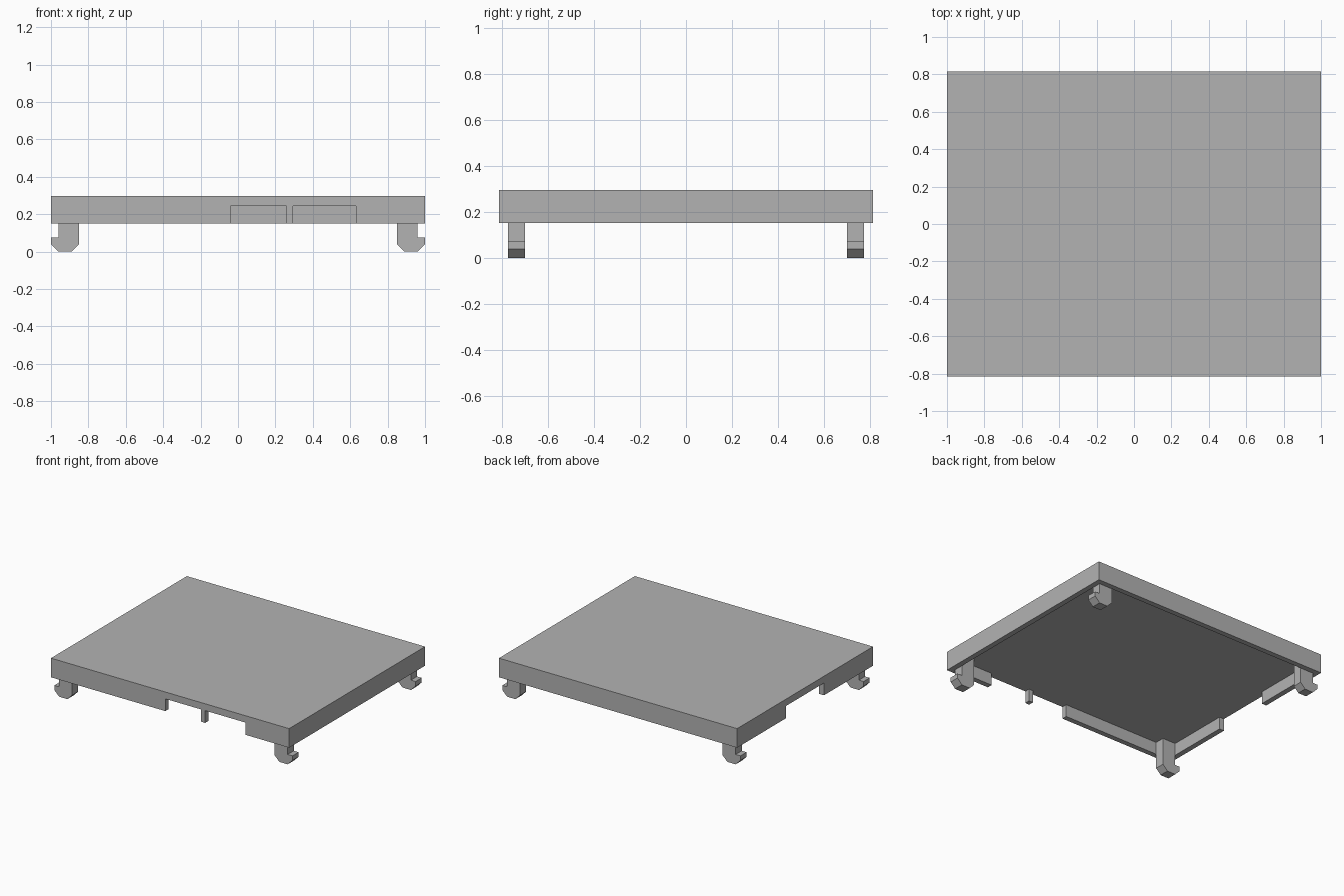
import bpy
import bmesh
from mathutils import Vector

if "Cube" in bpy.data.objects:
    bpy.data.objects.remove(bpy.data.objects["Cube"], do_unlink=True)

# Overall dimensions
HX, HY = 1.0, 0.815
RIM, CEILING, TOP = 0.152, 0.245, 0.297
WALL = 0.04
BELOW = 0.05

gray = bpy.data.materials.new("mid gray")
gray.use_nodes = True
gray.diffuse_color = (0.45, 0.45, 0.45, 1)
gray.node_tree.nodes["Principled BSDF"].inputs["Base Color"].default_value = gray.diffuse_color


def add_prism(name, outline, axis, depth):
    """Extrude a planar outline of 3D points along an axis vector."""
    bm = bmesh.new()
    face = bm.faces.new([bm.verts.new(p) for p in outline])
    ext = bmesh.ops.extrude_face_region(bm, geom=[face])
    moved = [v for v in ext["geom"] if isinstance(v, bmesh.types.BMVert)]
    bmesh.ops.translate(bm, verts=moved, vec=Vector(axis) * depth)
    bmesh.ops.recalc_face_normals(bm, faces=bm.faces)
    mesh = bpy.data.meshes.new(name)
    bm.to_mesh(mesh)
    bm.free()
    mesh.materials.append(gray)
    obj = bpy.data.objects.new(name, mesh)
    bpy.context.collection.objects.link(obj)
    return obj


def add_box(name, x0, x1, y0, y1, z0, z1):
    outline = [(x0, y0, z0), (x1, y0, z0), (x1, y1, z0), (x0, y1, z0)]
    return add_prism(name, outline, (0, 0, 1), z1 - z0)


def cut(target, cutter):
    """Subtract a cutter, apply the result and discard the cutter."""
    cutter.hide_render = True
    mod = target.modifiers.new("cut", "BOOLEAN")
    mod.operation = "DIFFERENCE"
    mod.solver = "EXACT"
    mod.object = cutter
    bpy.context.view_layer.objects.active = target
    bpy.ops.object.modifier_apply(modifier=mod.name)
    bpy.data.objects.remove(cutter, do_unlink=True)


# Hollow tray-shaped lid, open underneath
lid = add_box("lid", -HX, HX, -HY, HY, RIM, TOP)
ix, iy = HX - WALL, HY - WALL
cut(lid, add_box("hollow", -ix, ix, -iy, iy, BELOW, CEILING))

# Two openings in the front wall
for x0, x1 in ((-0.04, 0.26), (0.295, 0.632)):
    cut(lid, add_box("front_opening", x0, x1, -HY - WALL, -iy + WALL, BELOW, CEILING))

# One opening in the wall on the -x side
cut(lid, add_box("side_opening", -HX - WALL, -ix + WALL, -0.227, 0.227, BELOW, CEILING))

# Four hooked clip legs, hooks pointing outwards
LEG_PROFILE = [(0.85, CEILING), (0.96, CEILING), (0.96, 0.075), (1.0, 0.075),
               (1.0, 0.04), (0.96, 0), (0.89, 0), (0.85, 0.04)]
LEG_DEPTH = 0.073
for side, sx in (("left", 1), ("right", -1)):
    for end, y0 in (("front", -iy), ("back", iy - LEG_DEPTH)):
        outline = [(sx * x, y0, z) for x, z in LEG_PROFILE]
        add_prism(f"{end}_{side}_clip_leg", outline, (0, 1, 0), LEG_DEPTH)
